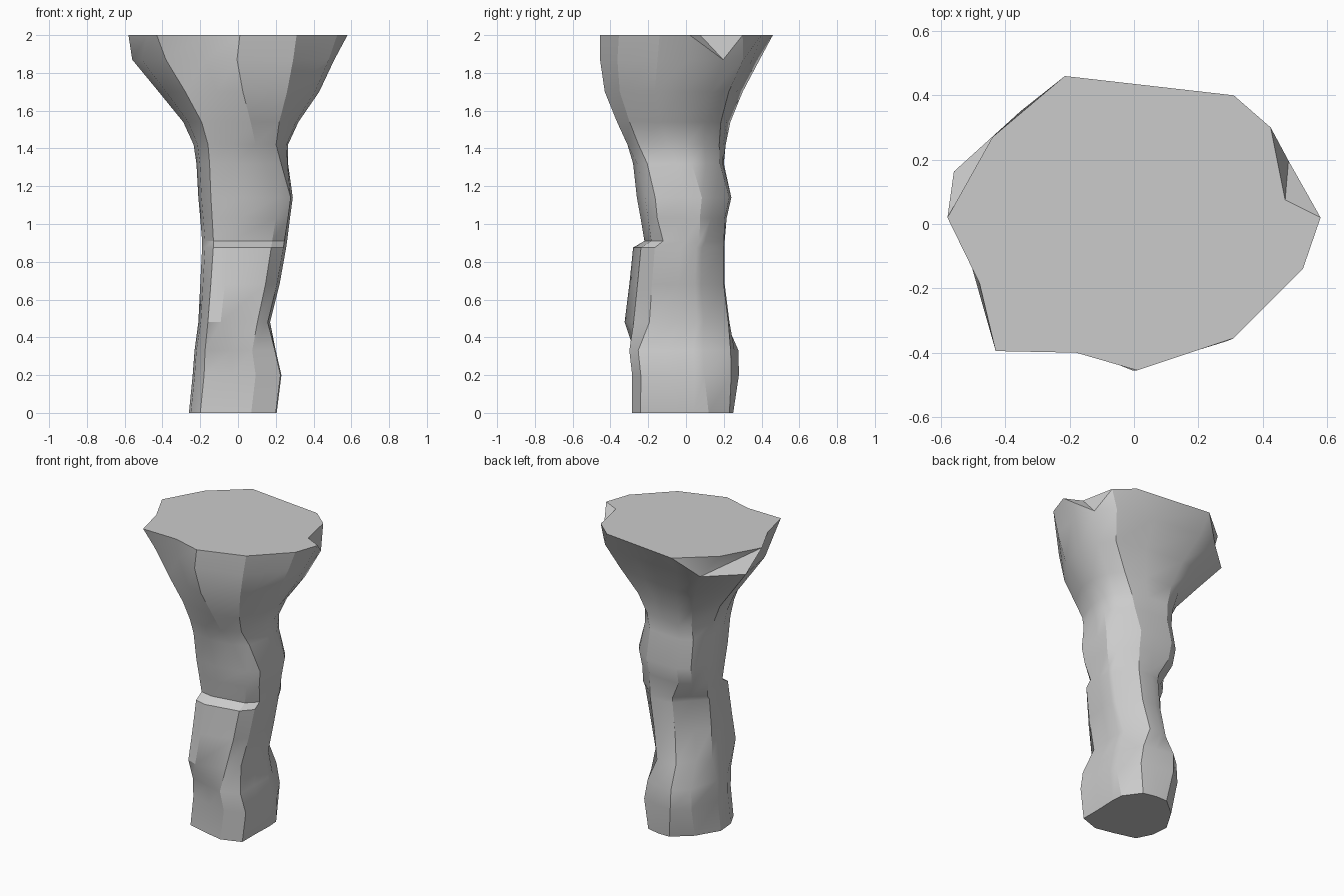
import bpy, bmesh, math

if "Cube" in bpy.data.objects:
    bpy.data.objects.remove(bpy.data.objects["Cube"])

# Cross-section outlines, 13 matching corners each, counter-clockwise from front left
BASE = [(-.20, -.22), (-.05, -.26), (.07, -.285), (.20, -.24), (.2, -.1), (.205, .04), (.2, .12),
        (.12, .23), (.03, .25), (-.05, .25), (-.17, .15), (-.26, 0), (-.25, -.12)]
SHAFT = [(-.14, -.24), (0, -.26), (.18, -.22), (.24, -.17), (.25, -.02), (.25, .06), (.21, .12),
         (.11, .195), (.02, .205), (-.1, .205), (-.165, .16), (-.2, .03), (-.185, -.1)]
FLARE = [(-.37, -.34), (-.16, -.385), (.01, -.455), (.31, -.36), (.50, -.14), (.53, .03), (.50, .22),
         (.41, .33), (.15, .38), (-.19, .42), (-.34, .38), (-.55, .185), (-.50, -.10)]
CAP = [(-.43, -.395), (-.18, -.40), (.01, -.455), (.31, -.355), (.525, -.14), (.58, .02), (.47, .075),
       (.425, .30), (.31, .40), (-.215, .46), (-.44, .27), (-.58, .02), (-.48, -.185)]


def tweak(points, moved):
    """Copy an outline with some corners moved."""
    return [moved.get(i, p) for i, p in enumerate(points)]


# Back left bulge near the foot, and the hollow above it
FOOT = tweak(BASE, {9: (-.10, .27), 10: (-.20, .19), 6: (.2, .09)})
HOLLOW = tweak(SHAFT, {1: (-.06, -.26), 2: (.17, -.22), 3: (.235, -.15), 6: (.24, .09),
                       7: (.12, .2), 9: (-.04, .19), 10: (-.125, .10)})
KEYS = [(0, BASE), (.2, FOOT), (.33, FOOT), (.48, HOLLOW), (.9, HOLLOW),
        (1.03, SHAFT), (1.25, SHAFT), (1.72, FLARE), (1.88, FLARE), (2, CAP)]

# Silhouette: height, x min, x max, y min, y max
SPANS = [(0, -.26, .205, -.285, .25), (.2, -.24, .23, -.285, .28), (.33, -.23, .20, -.30, .278),
         (.48, -.21, .17, -.325, .23), (.68, -.20, .22, -.30, .205), (.875, -.19, .255, -.28, .205),
         (.91, -.19, .26, -.22, .205), (1.03, -.2, .275, -.24, .215), (1.14, -.21, .29, -.26, .24),
         (1.32, -.22, .265, -.28, .20), (1.42, -.235, .265, -.31, .21), (1.54, -.29, .32, -.365, .235),
         (1.7, -.42, .43, -.43, .30), (1.87, -.56, .51, -.455, .39), (2, -.58, .58, -.455, .46)]


def outline(z):
    """Interpolate between the keyed outlines."""
    for (za, a), (zb, b) in zip(KEYS, KEYS[1:]):
        if z <= zb:
            t = (z - za) / (zb - za)
            return [(p[0] + (q[0] - p[0]) * t, p[1] + (q[1] - p[1]) * t) for p, q in zip(a, b)]


def fit(points, x0, x1, y0, y1):
    """Stretch an outline to fill the given span."""
    xs, ys = zip(*points)
    return [(x0 + (x - min(xs)) / (max(xs) - min(xs)) * (x1 - x0),
             y0 + (y - min(ys)) / (max(ys) - min(ys)) * (y1 - y0)) for x, y in points]


# Rock pillar: loft of the fitted outlines
bm = bmesh.new()
rings = []
for z, *span in SPANS:
    rings.append([bm.verts.new((x, y, z)) for x, y in fit(outline(z), *span)])
n = len(BASE)
for low, high in zip(rings, rings[1:]):
    for i in range(n):
        j = (i + 1) % n
        bm.faces.new((low[i], low[j], high[j], high[i]))
bm.faces.new(rings[0][::-1])
bm.faces.new(rings[-1])

# Chipped corners of the rim: split the twisted faces along their diagonals
for i, j in ((5, 6), (7, 6), (9, 10), (11, 10)):
    bmesh.ops.connect_verts(bm, verts=[rings[-1][i], rings[-2][j]])
bmesh.ops.recalc_face_normals(bm, faces=bm.faces)

mesh = bpy.data.meshes.new("rock_pillar")
bm.to_mesh(mesh)
bm.free()
pillar = bpy.data.objects.new("rock_pillar", mesh)
bpy.context.collection.objects.link(pillar)
bpy.context.view_layer.objects.active = pillar
pillar.select_set(True)
bpy.ops.object.shade_smooth_by_angle(angle=math.radians(28))
